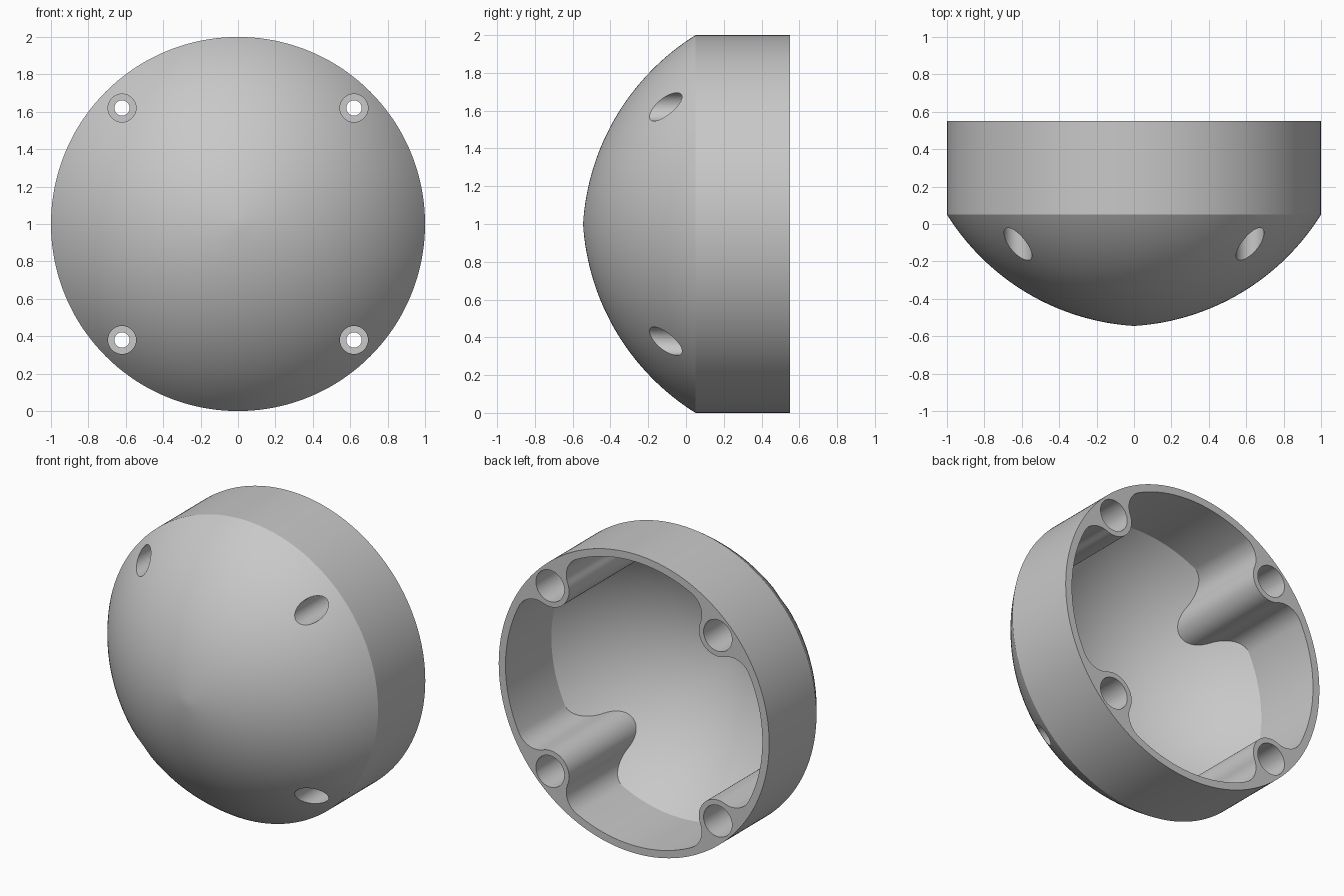
import bpy, bmesh
from math import sin, cos, pi, acos, asin, sqrt, radians, atan2
from mathutils import Vector

if "Cube" in bpy.data.objects:
    bpy.data.objects.remove(bpy.data.objects["Cube"])

FRONT, BACK, MID_Z = -0.545, 0.55, 1.0
WALL = 0.05
POST_OFFSET, POST_RADIUS, FILLET = 0.62, 0.14, 0.14
ARC_RADIUS, TIP_ANGLE = 1.27, radians(3.5)
ARC_R = -ARC_RADIUS * sin(TIP_ANGLE)
ARC_Y = FRONT + ARC_RADIUS * cos(TIP_ANGLE)


def polar(r, a):
    return Vector((r * cos(a), r * sin(a)))


def sweep(center, r, a, b, steps):
    return [center + polar(r, a + (b - a) * i / steps) for i in range(steps + 1)]


def dome_profile(radius, inset, steps):
    """Radius and depth along the dome, from its tip to the given radius."""
    arc = ARC_RADIUS - inset
    start, end = asin(-ARC_R / arc), asin((radius - ARC_R) / arc)
    angles = [start + (end - start) * i / steps for i in range(steps + 1)]
    return [(ARC_R + arc * sin(a), ARC_Y - arc * cos(a)) for a in angles]


def dome_depth(r, inset):
    return ARC_Y - sqrt((ARC_RADIUS - inset) ** 2 - (r - ARC_R) ** 2)


def cavity_outline():
    """Round opening with four post notches blended in by fillets."""
    inner = 1 - WALL
    dist = POST_OFFSET * sqrt(2)
    hub, reach = inner - FILLET, POST_RADIUS + FILLET
    spread = acos((dist**2 + hub**2 - reach**2) / (2 * dist * hub))
    points = []
    for k in range(4):
        mid = pi / 4 + k * pi / 2
        low, high = mid - spread, mid + spread
        post, before, after = polar(dist, mid), polar(hub, low), polar(hub, high)
        to_post = post - before
        turn = low + (atan2(to_post.y, to_post.x) - low) % (2 * pi)
        points += sweep(before, FILLET, low, turn, 16)
        points += sweep(post, POST_RADIUS, turn - pi, 2 * mid - turn - pi, 24)[1:]
        points += sweep(after, FILLET, 2 * mid - turn, high, 16)[1:]
        points += sweep(Vector((0, 0)), inner, high, low + pi / 2, 32)[1:-1]
    return points


def make_object(name, bm):
    bmesh.ops.recalc_face_normals(bm, faces=bm.faces)
    mesh = bpy.data.meshes.new(name)
    bm.to_mesh(mesh)
    bm.free()
    obj = bpy.data.objects.new(name, mesh)
    bpy.context.collection.objects.link(obj)
    return obj


def build_shell(name):
    """Loft outer dome, skirt, back rim, notched inner wall and inner dome."""
    outline = cavity_outline()
    count = len(outline)
    bm = bmesh.new()

    def ring(points, depths):
        return [bm.verts.new((p.x, y, MID_Z + p.y)) for p, y in zip(points, depths)]

    rim = [p.normalized() for p in outline]
    profile = dome_profile(1.0, 0, 32)
    rings = [ring([p * r for p in rim], [y] * count) for r, y in profile[1:]]
    rings.append(ring(rim, [BACK] * count))
    rings.append(ring(outline, [BACK] * count))
    steps = 24
    for i in range(steps, 0, -1):
        scaled = [p * (i / steps) for p in outline]
        rings.append(ring(scaled, [dome_depth(p.length, WALL) for p in scaled]))
    front_tip = bm.verts.new((0, FRONT, MID_Z))
    inner_tip = bm.verts.new((0, dome_depth(0, WALL), MID_Z))
    for i in range(count):
        j = (i + 1) % count
        bm.faces.new((front_tip, rings[0][i], rings[0][j]))
        bm.faces.new((inner_tip, rings[-1][j], rings[-1][i]))
        for a, b in zip(rings, rings[1:]):
            bm.faces.new((a[i], b[i], b[j], a[j]))
    return make_object(name, bm)


def drill(target, center, radius, front, back):
    """Cut a round hole along y."""
    bm = bmesh.new()
    circle = sweep(center, radius, 0, 2 * pi, 48)[:-1]
    face = bm.faces.new([bm.verts.new((p.x, front, MID_Z + p.y)) for p in circle])
    result = bmesh.ops.extrude_face_region(bm, geom=[face])
    moved = [v for v in result["geom"] if isinstance(v, bmesh.types.BMVert)]
    bmesh.ops.translate(bm, verts=moved, vec=(0, back - front, 0))
    cutter = make_object("hole_cutter", bm)
    mod = target.modifiers.new("Hole", "BOOLEAN")
    mod.operation, mod.solver, mod.object = "DIFFERENCE", "EXACT", cutter
    bpy.context.view_layer.objects.active = target
    bpy.ops.object.modifier_apply(modifier=mod.name)
    bpy.data.objects.remove(cutter)


# Hollow domed cover with four screw posts
shell = build_shell("domed_cover")

# Stepped screw holes: front recess, through hole, wider back recess
for sx in (-1, 1):
    for sz in (-1, 1):
        center = Vector((sx, sz)) * POST_OFFSET
        drill(shell, center, 0.075, -0.8, 0.2)
        drill(shell, center, 0.041, 0.1, 0.4)
        drill(shell, center, 0.105, 0.25, 0.7)

# Plain grey finish
grey = bpy.data.materials.new("grey")
grey.use_nodes = True
colour = (0.58, 0.58, 0.58, 1)
grey.diffuse_color = colour
grey.node_tree.nodes["Principled BSDF"].inputs["Base Color"].default_value = colour
shell.data.materials.clear()
shell.data.materials.append(grey)

bpy.ops.object.select_all(action="DESELECT")
shell.select_set(True)
bpy.context.view_layer.objects.active = shell
bpy.ops.object.shade_smooth_by_angle(angle=radians(30))
